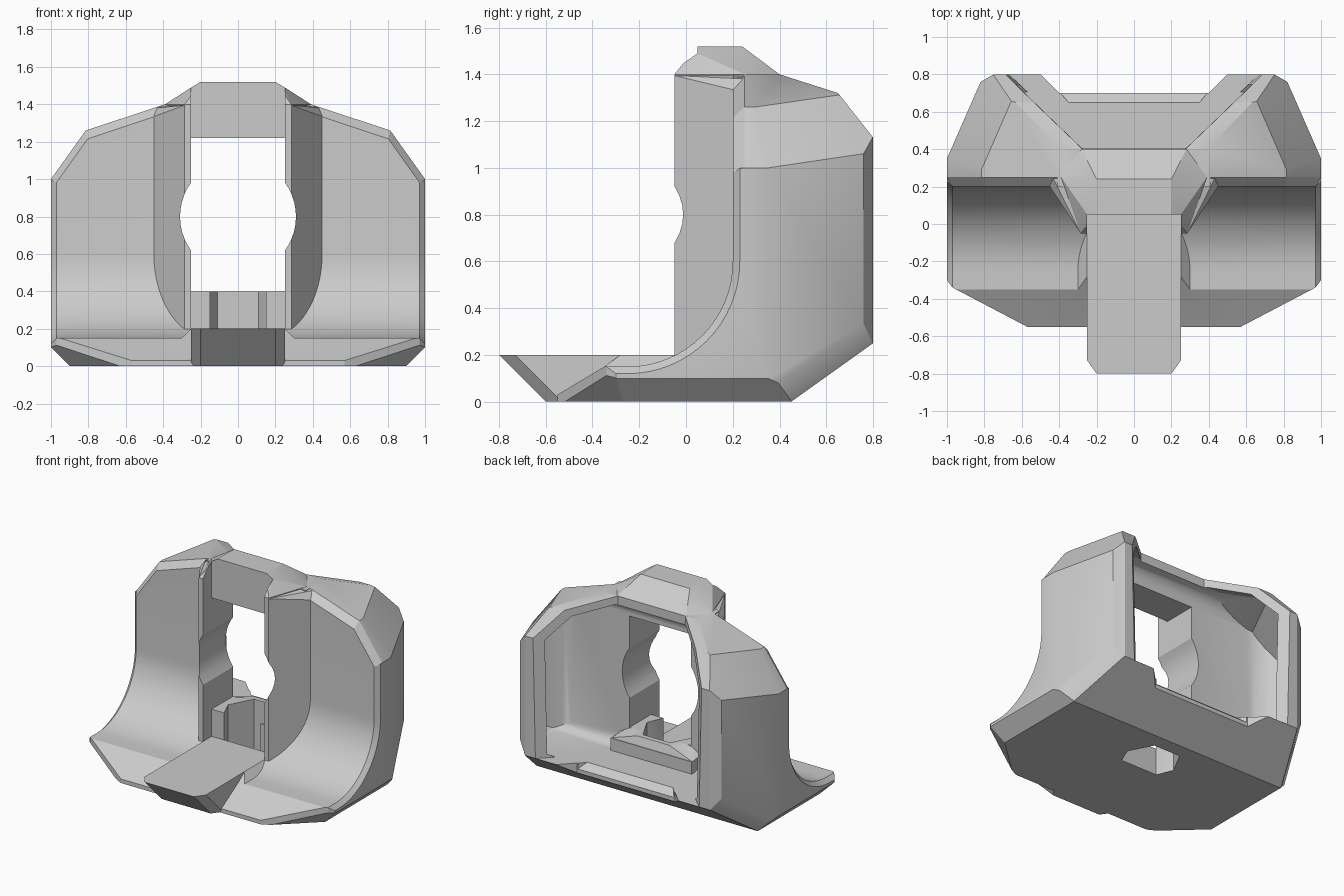
import bpy, bmesh
from math import cos, sin, pi, radians
from mathutils import Vector

if "Cube" in bpy.data.objects:
    bpy.data.objects.remove(bpy.data.objects["Cube"], do_unlink=True)


def make(name, bm):
    bmesh.ops.recalc_face_normals(bm, faces=bm.faces[:])
    mesh = bpy.data.meshes.new(name)
    bm.to_mesh(mesh)
    bm.free()
    obj = bpy.data.objects.new(name, mesh)
    bpy.context.collection.objects.link(obj)
    return obj


def solid(name, points, mirror=True):
    """Convex solid around points, mirrored across x."""
    pts = set(points)
    if mirror:
        pts |= {(-x, y, z) for x, y, z in points}
    bm = bmesh.new()
    verts = [bm.verts.new(p) for p in sorted(pts)]
    res = bmesh.ops.convex_hull(bm, input=verts)
    loose = [v for v in res["geom_interior"] if isinstance(v, bmesh.types.BMVert)]
    bmesh.ops.delete(bm, geom=loose, context="VERTS")
    bmesh.ops.dissolve_limit(bm, angle_limit=radians(0.5), verts=bm.verts[:], edges=bm.edges[:])
    return make(name, bm)


def prism(name, plan, low, high):
    return solid(name, [(x, y, z) for x, y in plan for z in (low, high)])


def box(name, half, y0, y1, z0, z1):
    return prism(name, [(half, y0), (half, y1)], z0, z1)


def combine(a, b, operation):
    mod = a.modifiers.new("combine", "BOOLEAN")
    mod.operation, mod.object, mod.solver = operation, b, "EXACT"
    bpy.context.view_layer.objects.active = a
    bpy.ops.object.modifier_apply(modifier=mod.name)
    bpy.data.objects.remove(b, do_unlink=True)


def cut(a, b):
    combine(a, b, "DIFFERENCE")


def add(a, b):
    combine(a, b, "UNION")


# Outer shell planes: (outward normal, point), mirrored when they lean sideways
PLANES = [
    ((1, 0, 0), (1, 0, 0)), ((0, 1, 0), (0, .8, 0)), ((0, -1, 0), (0, -.55, 0)),
    ((0, 0, -1), (0, 0, 0)), ((0, 0, 1), (0, 0, 1.4)),
    ((.33, 0, 1), (.39, 0, 1.4)), ((0, .32, 1), (0, .4, 1.4)),      # roof
    ((1.4, 0, 1), (1, 0, 1)), ((0, 1.27, 1), (0, .8, 1.13)),
    ((.093, .03, .073), (1, .35, 1)),
    ((.41, .18, 0), (1, .35, 0)), ((.04, .07, 0), (.82, .76, 0)),   # rear corners
    ((0, .25, -.35), (0, .45, 0)), ((.04, .03, -.018), (.97, .42, .1)),
    ((1, 0, -1), (.9, 0, 0)), ((.023, -.025, -.03), (.9, -.27, 0)),  # lower bevels
    ((.21, -.4, 0), (.57, -.55, 0)), ((.04, -.03, 0), (1, -.3, 0)),  # front corners
]
WALL = .055


def shell(name, inset=0, extra=()):
    bm = bmesh.new()
    bmesh.ops.create_cube(bm, size=6)
    for n, p in PLANES + list(extra):
        for side in ((1, -1) if n[0] else (1,)):
            normal = Vector((n[0] * side, n[1], n[2])).normalized()
            co = Vector((p[0] * side, p[1], p[2])) - normal * inset
            res = bmesh.ops.bisect_plane(bm, geom=bm.verts[:] + bm.edges[:] + bm.faces[:],
                                         dist=1e-5, plane_co=co, plane_no=normal, clear_outer=True)
            edges = [e for e in res["geom_cut"] if isinstance(e, bmesh.types.BMEdge) and e.is_boundary]
            if edges:
                bmesh.ops.edgeloop_fill(bm, edges=edges)
    return make(name, bm)


def rounding(corner, u, v, radius):
    """Planes that round the corner between outward directions u and v."""
    u, v = Vector(u), Vector(v)
    centre = Vector(corner) - (u + v) * radius
    planes = []
    for i in range(1, 6):
        n = u * cos(i * pi / 12) + v * sin(i * pi / 12)
        planes.append((tuple(n), tuple(centre + n * (radius + WALL))))
    return planes


def scoop(name):
    """Curved front cut, flaring at both sides to bevel the rim."""
    bm = bmesh.new()
    rings = []
    for x, o in ((-1.05, .08), (-.97, 0), (.97, 0), (1.05, .08)):
        arc = [(-.25 + (.45 + o) * cos(i * pi / 32), .6 - (.45 + o) * sin(i * pi / 32))
               for i in range(17)]
        profile = [(.2 + o, 2)] + arc + [(-.35, .15 - o), (-.8, -.12 - o), (-.8, 2)]
        rings.append([bm.verts.new((x, y, z)) for y, z in profile])
    for a, b in zip(rings, rings[1:]):
        for i in range(len(a)):
            j = (i + 1) % len(a)
            bm.faces.new((a[i], a[j], b[j], b[i]))
    bm.faces.new(rings[0])
    bm.faces.new(rings[-1][::-1])
    return make(name, bm)


# Main shell with the scooped wings
body = shell("shroud_body")
cut(body, scoop("front_scoop"))

# Bevels along the upper front edges of the wings
for s in (1, -1):
    for p, q, n in (((1.0, 1.0), (.81, 1.266), (.6, .45)),
                    ((.83, 1.255), (.41, 1.394), (.3, .95))):
        pts = []
        for x, z in (p, q):
            pts.append((s * x, .25, z))
            for d in (-.055, .1):
                pts.append((s * (x + n[0] * d), .19, z + n[1] * d))
        cut(body, solid("edge_bevel", pts, mirror=False))

# Central column, roof ridge, and front tongue
add(body, solid("column", [(x, y, z) for x, y, top in
                           ((.285, -.05, 1.395), (.45, .2, 1.335), (.44, .26, 1.38), (.39, .26, 1.395))
                           for z in (.05, top)]))
add(body, solid("ridge", [(.2, .05, 1.52), (.2, .24, 1.52), (.25, .05, 1.49)]
                + [(x, y, z) for x, y in ((.28, .4), (.39, .25), (.285, -.05)) for z in (1.34, 1.4)]))
add(body, solid("tongue", [(.25, .1, .2), (.25, -.73, .2), (.2, -.8, .2),
                           (.25, .1, 0), (.25, -.53, 0), (.2, -.6, 0)]))
add(body, solid("tongue_fillet", [(.25, -.28, .2), (.25, 0, .2)]
                + [(.3, y, z) for y in (-.35, 0) for z in (.1, .15)]
                + [(.25, y, .1) for y in (-.35, 0)]))

# Hollow interior with rounded inner corners
FRONT, FLOOR = .3, .25
front, side, up, down = (0, -1, 0), (1, 0, 0), (0, 0, 1), (0, 0, -1)
cavity_planes = [(front, (0, FRONT - WALL, 0)), (down, (0, 0, FLOOR - WALL))]
cavity_planes += rounding((1 - WALL, FRONT, 0), front, side, .25)
cavity_planes += rounding((0, FRONT, 1.33), front, up, .1)
cavity_planes += rounding((0, FRONT, FLOOR), front, down, .08)
cavity_planes += rounding((1 - WALL, 0, FLOOR), side, down, .15)
cut(body, shell("cavity", WALL, cavity_planes))

# Front slot, window and round bore
cut(body, box("slot", .25, -1, .05, .2, 2))
cut(body, box("window", .25, 0, .6, .4, 1.22))
ring = [(.31 * cos(i * pi / 24), .8 + .31 * sin(i * pi / 24)) for i in range(48)]
cut(body, solid("bore", [(x, y, z) for x, z in ring for y in (-.3, .42)]))

# Nut block behind the tongue, with its pocket open to the front
add(body, solid("block_back", [(x, y, z) for x, y, top in
                               ((.25, .28, .4), (.13, .38, .4), (.33, .28, .35), (.33, .4, .34))
                               for z in (.1, top)]))
cut(body, prism("nut_hole", [(.2, .17), (.11, .343), (.15, .052)], -.2, .6))
cut(body, box("nut_opening", .15, 0, .07, .2, .6))

# Rear opening with slanted rim, and lowered sill
cut(body, solid("rear_opening", [(.28, .401, 1.6), (.75, .85, 1.6),
                                 (.25, .401, FLOOR), (.72, .85, FLOOR)]))
add(body, box("block_rear", .33, .36, .405, .1, .34))
cut(body, prism("sill_notch", [(.4, .7), (.55, .85)], -.2, .6))
cut(body, solid("sill_bevel", [(.35, .65, .25), (.35, .65, .4), (.4, .71, .4), (.4, .71, .2)]))

# Finish
grey = bpy.data.materials.new("plain grey")
grey.use_nodes = True
colour = (.6, .6, .6, 1)
grey.diffuse_color = colour
grey.node_tree.nodes["Principled BSDF"].inputs["Base Color"].default_value = colour
body.data.materials.clear()
body.data.materials.append(grey)
for face in body.data.polygons:
    face.material_index = 0
bpy.ops.object.select_all(action="DESELECT")
body.select_set(True)
bpy.context.view_layer.objects.active = body
bpy.ops.object.shade_smooth_by_angle(angle=radians(25))
